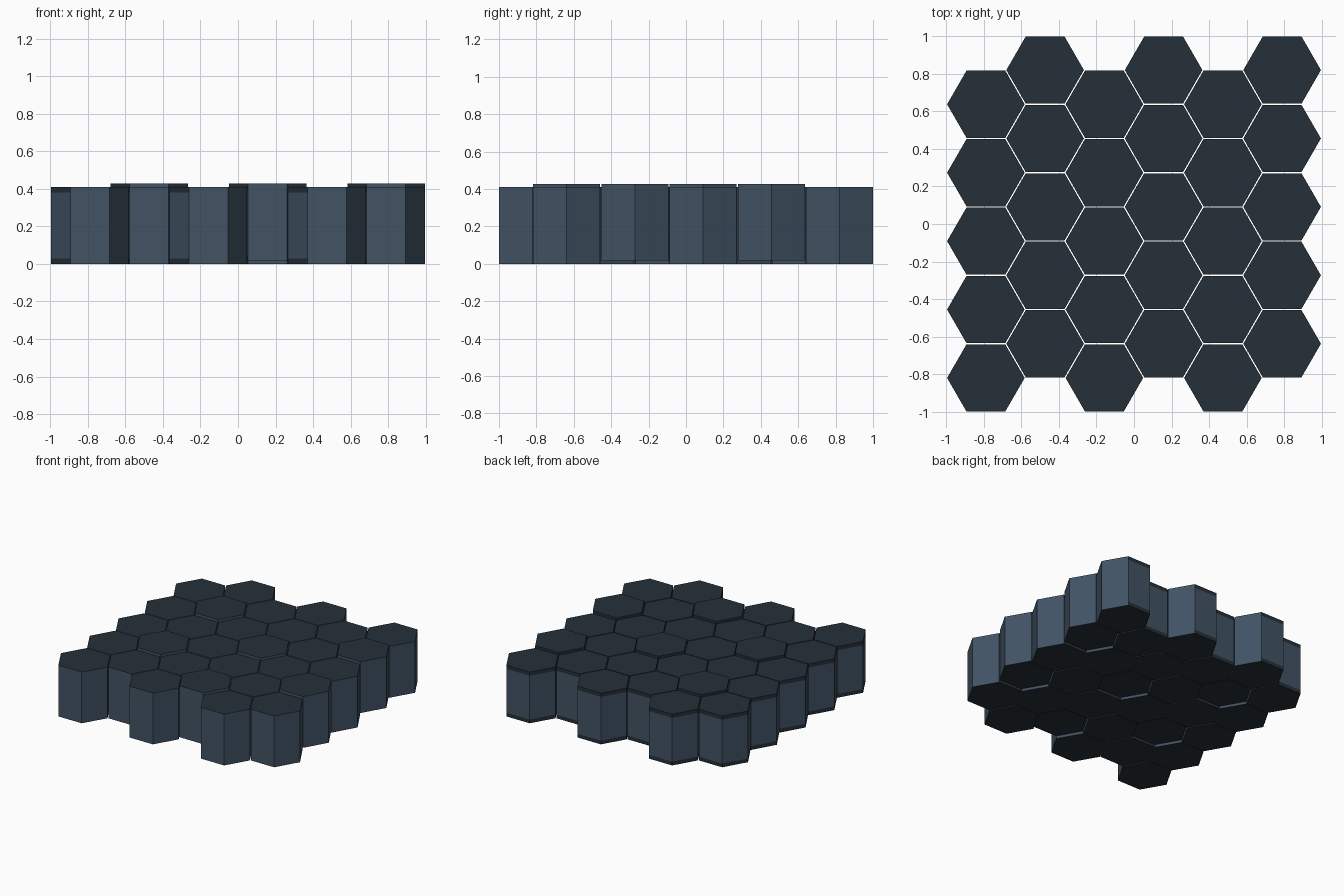
import bpy, math

if "Cube" in bpy.data.objects:
    bpy.data.objects.remove(bpy.data.objects["Cube"])

# Tile dimensions
PITCH_Y = 0.3647              # spacing along a column
PITCH_X = PITCH_Y * math.sqrt(3) / 2
RADIUS = 0.2068
HEIGHT = 0.411
BAND = 0.03                   # dark edge strips on the back and left sides
LIFT = 0.017                  # some tiles sit slightly higher
COLS, ROWS = 6, 5


def flat_material(name, rgb):
    mat = bpy.data.materials.new(name)
    mat.diffuse_color = (*rgb, 1.0)
    mat.use_nodes = True
    mat.node_tree.nodes["Principled BSDF"].inputs["Base Color"].default_value = mat.diffuse_color
    return mat


slate = flat_material("slate_blue_side", (0.0545, 0.0865, 0.130))
dark = flat_material("dark_slate_cap", (0.0194, 0.0296, 0.0409))


def make_tile_mesh():
    """Hexagonal prism with rings for the thin edge strips."""
    levels = (0, BAND, HEIGHT - BAND, HEIGHT)
    verts = [(RADIUS * math.cos(math.radians(60 * k)),
              RADIUS * math.sin(math.radians(60 * k)), z)
             for z in levels for k in range(6)]
    faces = [tuple(reversed(range(6))), tuple(range(18, 24))]
    for r in range(3):
        for k in range(6):
            a, b = r * 6 + k, r * 6 + (k + 1) % 6
            faces.append((a, b, b + 6, a + 6))
    mesh = bpy.data.meshes.new("hex_tile")
    mesh.from_pydata(verts, [], faces)
    mesh.materials.append(slate)
    mesh.materials.append(dark)
    mesh.update()
    for p in mesh.polygons:
        n = p.normal
        cap = abs(n.z) > 0.5
        # strips only appear on the sides facing back and left
        banded = n.y * 0.5 - n.x * 0.866 > 0.1
        strip = p.center.z < BAND or p.center.z > HEIGHT - BAND
        p.material_index = 1 if cap or (banded and strip) else 0
    return mesh


tile = make_tile_mesh()

# Honeycomb grid, odd columns shifted half a tile back
for i in range(COLS):
    for j in range(ROWS):
        odd = i % 2
        raised = odd and j < 4 and (j + (i - 1) // 2) % 2 == 1
        obj = bpy.data.objects.new(f"hex_tile_{i}_{j}", tile)
        obj.location = ((i - (COLS - 1) / 2) * PITCH_X,
                        (j - (ROWS - 1) / 2 + (0.25 if odd else -0.25)) * PITCH_Y,
                        LIFT if raised else 0.0)
        bpy.context.collection.objects.link(obj)
